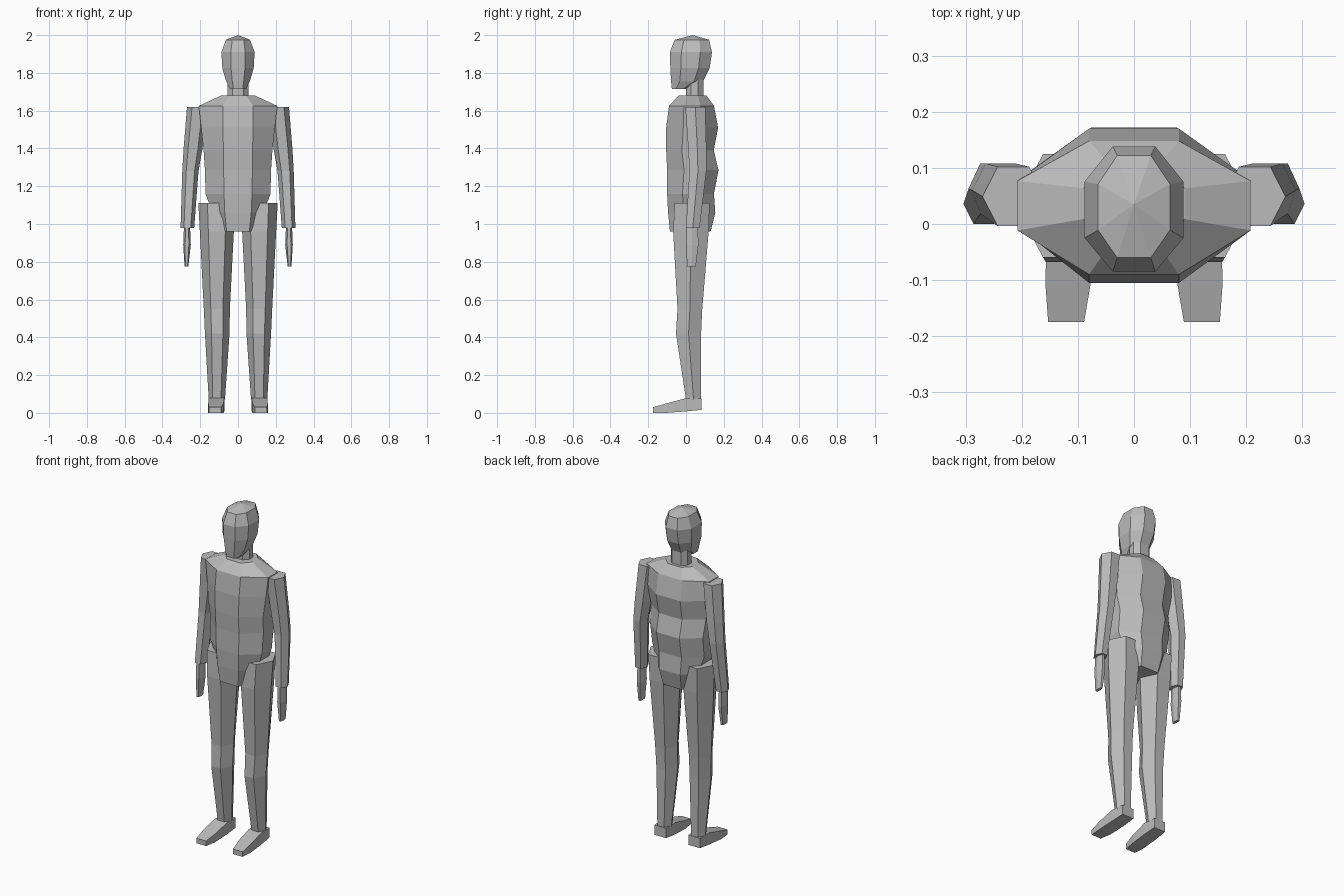
import bpy
import bmesh

cube = bpy.data.objects.get("Cube")
if cube:
    bpy.data.objects.remove(cube, do_unlink=True)

# Single plain grey
GREY = (0.5, 0.5, 0.5, 1.0)
mat = bpy.data.materials.new("plain_grey")
mat.use_nodes = True
mat.diffuse_color = GREY
bsdf = next(n for n in mat.node_tree.nodes if n.type == "BSDF_PRINCIPLED")
bsdf.inputs["Base Color"].default_value = GREY
bsdf.inputs["Roughness"].default_value = 0.8


def loft(name, rings, apex=None):
    """Skin a stack of point rings; close the ends flat or to an apex."""
    bm = bmesh.new()
    loops = [[bm.verts.new(p) for p in ring] for ring in rings]
    count = len(loops[0])
    for low, high in zip(loops, loops[1:]):
        for i in range(count):
            j = (i + 1) % count
            bm.faces.new((low[i], low[j], high[j], high[i]))
    bm.faces.new(loops[0])
    if apex:
        tip = bm.verts.new(apex)
        for i in range(count):
            bm.faces.new((loops[-1][i], loops[-1][(i + 1) % count], tip))
    else:
        bm.faces.new(loops[-1])
    bmesh.ops.recalc_face_normals(bm, faces=bm.faces)
    mesh = bpy.data.meshes.new(name)
    bm.to_mesh(mesh)
    bm.free()
    mesh.materials.append(mat)
    obj = bpy.data.objects.new(name, mesh)
    bpy.context.collection.objects.link(obj)
    return obj


def section(z, cx, half, flat, y0, y1, sides=(0.5,)):
    """Horizontal ring: flat front and back edges, corners at the side fractions."""
    depth = y1 - y0
    right = [(cx + half, y0 + depth * f, z) for f in sides]
    left = [(cx - half, y0 + depth * f, z) for f in reversed(sides)]
    return ([(cx - flat, y0, z), (cx + flat, y0, z)] + right
            + [(cx + flat, y1, z), (cx - flat, y1, z)] + left)


# Head: octagonal rings, from chin to crown
head = [(1.715, 0, 0.042, 0.025, -0.075, 0.01),
        (1.755, 0, 0.063, 0.03, -0.079, 0.09),
        (1.825, 0, 0.083, 0.037, -0.083, 0.125),
        (1.91, 0, 0.088, 0.038, -0.085, 0.138),
        (1.975, 0, 0.064, 0.03, -0.06, 0.122)]
loft("head", [section(*r, sides=(0.27, 0.72)) for r in head], apex=(0, 0.035, 2.0))

# Neck
loft("neck", [section(z, 0, 0.056, 0.03, 0.0, 0.092, sides=(0.3, 0.7))
              for z in (1.65, 1.79)])

# Torso: octagonal rings, with ridges down the back
torso = [(0.96, 0, 0.097, 0.06, -0.085, 0.13),
         (1.06, 0, 0.135, 0.07, -0.095, 0.155),
         (1.16, 0, 0.172, 0.074, -0.1, 0.148),
         (1.285, 0, 0.175, 0.076, -0.1, 0.172),
         (1.39, 0, 0.182, 0.077, -0.105, 0.147),
         (1.51, 0, 0.195, 0.08, -0.105, 0.17),
         (1.625, 0, 0.208, 0.08, -0.09, 0.148),
         (1.68, 0, 0.09, 0.045, -0.04, 0.108)]
loft("torso", [section(*r, sides=(0.33, 0.7)) for r in torso])

# Limbs: tapered hexagonal rings
limbs = {
    "leg": [(0.07, 0.112, 0.043, 0.022, 0.0, 0.08),
            (0.42, 0.11, 0.065, 0.03, -0.053, 0.08),
            (0.55, 0.112, 0.069, 0.032, -0.045, 0.086),
            (0.96, 0.112, 0.09, 0.045, -0.068, 0.12),
            (1.11, 0.117, 0.093, 0.045, -0.06, 0.125)],
    "arm": [(0.98, 0.268, 0.036, 0.018, 0.0, 0.072),
            (1.28, 0.252, 0.043, 0.022, 0.018, 0.108),
            (1.4, 0.238, 0.05, 0.026, 0.012, 0.108),
            (1.62, 0.215, 0.055, 0.028, -0.004, 0.102)],
    "hand": [(0.775, 0.273, 0.01, 0.006, 0.006, 0.052),
             (0.89, 0.27, 0.02, 0.01, 0.0, 0.066),
             (0.99, 0.27, 0.016, 0.008, 0.003, 0.063)],
}

# Foot: rectangular slices from heel to toe (y, inner x, outer x, bottom, top)
foot = [(0.083, 0.074, 0.15, 0.016, 0.075),
        (0.0, 0.072, 0.155, 0.008, 0.078),
        (-0.105, 0.077, 0.158, 0.0, 0.05),
        (-0.175, 0.089, 0.153, 0.0, 0.03)]

for side, s in (("left", 1), ("right", -1)):
    for part, rings in limbs.items():
        loft(f"{side}_{part}", [[(s * x, y, z) for x, y, z in section(*r)]
                                for r in rings])
    loft(f"{side}_foot", [[(s * a, y, lo), (s * b, y, lo), (s * b, y, hi), (s * a, y, hi)]
                          for y, a, b, lo, hi in foot])
